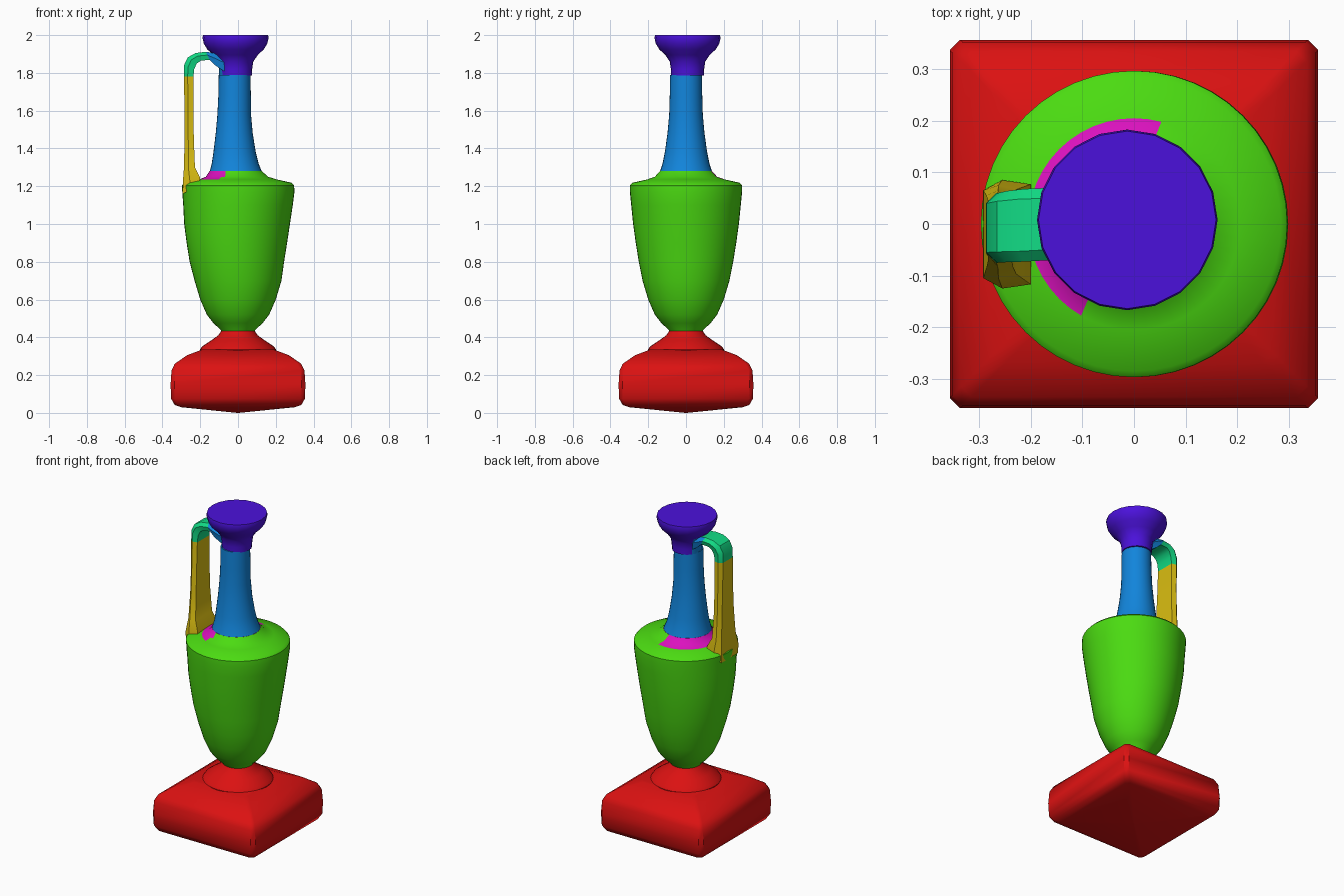
import bpy, bmesh, math, colorsys

if "Cube" in bpy.data.objects:
    bpy.data.objects.remove(bpy.data.objects["Cube"])


def make_material(name, hue_step):
    rgb = colorsys_free(hue_step / 7)
    m = bpy.data.materials.new(name)
    m.use_nodes = True
    m.diffuse_color = (*rgb, 1)
    m.node_tree.nodes["Principled BSDF"].inputs["Base Color"].default_value = (*rgb, 1)
    return m


def colorsys_free(h):
    # evenly spaced saturated hues, converted to linear
    rgb = colorsys.hsv_to_rgb(h, 0.92, 0.86)
    return [((c + 0.055) / 1.055) ** 2.4 for c in rgb]


RED, YELLOW, GREEN, TEAL, BLUE, PURPLE, MAGENTA = [
    make_material(n, i) for i, n in enumerate(
        ["red", "yellow", "green", "teal", "blue", "purple", "magenta"])]


def loft(name, rings, mats, rule=None, angle=35):
    """Skin a list of equal-length point rings, cap both ends, colour by rule."""
    bm = bmesh.new()
    vr = [[bm.verts.new(p) for p in ring] for ring in rings]
    n = len(vr[0])
    for a, b in zip(vr, vr[1:]):
        for i in range(n):
            j = (i + 1) % n
            bm.faces.new((a[i], a[j], b[j], b[i]))
    bm.faces.new(vr[0][::-1])
    bm.faces.new(vr[-1])
    bmesh.ops.remove_doubles(bm, verts=bm.verts, dist=1e-5)
    bmesh.ops.recalc_face_normals(bm, faces=bm.faces)
    if rule:
        for f in bm.faces:
            f.material_index = rule(f.calc_center_median())
    me = bpy.data.meshes.new(name)
    bm.to_mesh(me)
    bm.free()
    for m in mats:
        me.materials.append(m)
    ob = bpy.data.objects.new(name, me)
    bpy.context.collection.objects.link(ob)
    bpy.ops.object.select_all(action='DESELECT')
    ob.select_set(True)
    bpy.context.view_layer.objects.active = ob
    bpy.ops.object.shade_smooth_by_angle(angle=math.radians(angle))
    return ob


def circle(r, z, cx=0, cy=0, n=32):
    return [(cx + r * math.cos(2 * math.pi * i / n),
             cy + r * math.sin(2 * math.pi * i / n), z) for i in range(n)]


def square(h, z):
    # square ring with small clipped corners
    c = min(0.02, h * 0.5)
    return [(x, y, z) for x, y in (
        (h, c - h), (h, h - c), (h - c, h), (c - h, h),
        (-h, h - c), (-h, c - h), (c - h, -h), (h - c, -h))]


def azimuth(p, cx=-0.01):
    return math.degrees(math.atan2(p.y, p.x - cx)) % 360


# Square plinth with rounded shoulders and a shallow pointed underside
loft("plinth", [square(h, z) for h, z in (
    (0.004, 0), (0.30, 0.03), (0.335, 0.042), (0.354, 0.075), (0.357, 0.15), (0.352, 0.225),
    (0.335, 0.26), (0.27, 0.305), (0.19, 0.335))], [RED], angle=40)

# Round foot
loft("foot", [circle(r, z) for r, z in (
    (0.20, 0.31), (0.202, 0.335), (0.19, 0.352), (0.14, 0.385), (0.105, 0.41),
    (0.088, 0.435))], [RED])

# Body with shoulder; the patch behind the neck is a separate colour
def body_rule(p):
    on_patch = p.z > 1.238 and 72 < azimuth(p) < 245
    return 1 if on_patch else 0

loft("body", [circle(r, z, cx, n=48) for r, z, cx in (
    (0.085, 0.425, 0), (0.092, 0.44, 0), (0.13, 0.475, 0), (0.165, 0.52, 0),
    (0.20, 0.60, 0), (0.23, 0.70, 0), (0.25, 0.80, -0.006), (0.266, 0.90, -0.006),
    (0.28, 1.00, -0.005), (0.29, 1.10, 0), (0.297, 1.17, 0.002), (0.297, 1.205, 0),
    (0.285, 1.218, 0), (0.205, 1.236, 0), (0.165, 1.25, -0.005),
    (0.138, 1.28, -0.012))], [GREEN, MAGENTA], body_rule)

# Slender neck
loft("neck", [circle(r, z, cx) for r, z, cx in (
    (0.138, 1.278, -0.012), (0.124, 1.32, -0.015), (0.112, 1.38, -0.018),
    (0.098, 1.48, -0.02), (0.089, 1.58, -0.02), (0.086, 1.68, -0.018),
    (0.084, 1.79, -0.018))], [BLUE])

# Flared mouth, closed on top; blue runs up where the handle joins
def mouth_rule(p):
    return 1 if p.z < 1.88 and 145 < azimuth(p) < 215 else 0

loft("mouth", [circle(r, z, -0.013, 0.008, 20) for r, z in (
    (0.086, 1.785), (0.088, 1.82), (0.094, 1.86), (0.118, 1.895), (0.15, 1.925),
    (0.168, 1.955), (0.175, 1.985), (0.172, 2.0))], [PURPLE, BLUE], mouth_rule)

# Strap handle: outer and inner (x, z) edges, then the y range
strap = [
    ((-0.293, 1.16), (-0.20, 1.20), -0.12, 0.085),
    ((-0.292, 1.22), (-0.20, 1.245), -0.125, 0.085),
    ((-0.286, 1.30), (-0.228, 1.30), -0.105, 0.075),
    ((-0.283, 1.45), (-0.234, 1.45), -0.092, 0.065),
    ((-0.283, 1.62), (-0.236, 1.62), -0.083, 0.06),
    ((-0.287, 1.78), (-0.236, 1.78), -0.076, 0.06),
    ((-0.286, 1.84), (-0.232, 1.82), -0.075, 0.06),
    ((-0.266, 1.882), (-0.218, 1.85), -0.074, 0.064),
    ((-0.225, 1.905), (-0.195, 1.866), -0.073, 0.068),
    ((-0.17, 1.912), (-0.15, 1.868), -0.07, 0.07),
    ((-0.13, 1.905), (-0.12, 1.84), -0.07, 0.07),
    ((-0.06, 1.88), (-0.06, 1.80), -0.06, 0.06)]

def strap_ring(outer, inner, y0, y1):
    # six-sided section with softened outer corners
    (ox, oz), (ix, iz) = outer, inner
    mx, mz = ox + (ix - ox) * 0.4, oz + (iz - oz) * 0.4
    return [(ox, y0 + 0.02, oz), (ox, y1 - 0.02, oz), (mx, y1, mz),
            (ix, y1 - 0.008, iz), (ix, y0 + 0.008, iz), (mx, y0, mz)]

def strap_rule(p):
    if p.x > -0.15:
        return 2
    return 1 if p.z > 1.78 else 0

loft("handle", [strap_ring(*s) for s in strap], [YELLOW, TEAL, BLUE], strap_rule)
